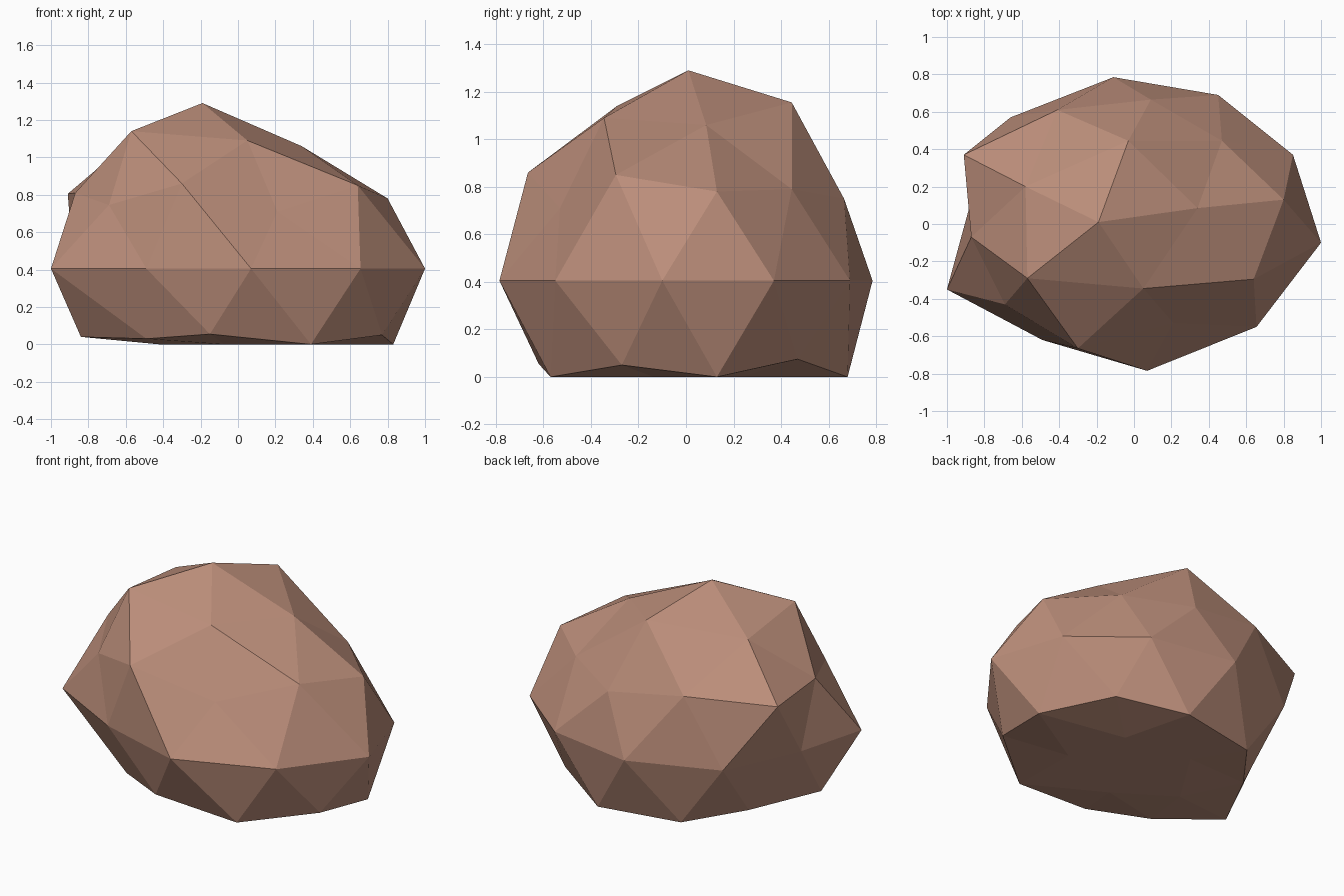
import bpy
import bmesh

# Remove the default object
default = bpy.data.objects.get("Cube")
if default:
    bpy.data.objects.remove(default, do_unlink=True)

# Clay-brown stone material
stone = bpy.data.materials.new("warm_brown_stone")
stone.use_nodes = True
colour = (0.5, 0.27, 0.195, 1)
stone.diffuse_color = colour
shader = next(n for n in stone.node_tree.nodes if n.type == "BSDF_PRINCIPLED")
shader.inputs["Base Color"].default_value = colour
shader.inputs["Roughness"].default_value = 0.9

bm = bmesh.new()


def ring(points):
    """Add a closed ring of vertices given in hundredths of a unit."""
    return [bm.verts.new([value / 100 for value in point]) for point in points]


def face(*corners):
    bm.faces.new(corners)


def band(upper, lower):
    """Join two rings of equal size, each upper vertex above a lower edge."""
    count = len(upper)
    for i in range(count):
        following = (i + 1) % count
        face(upper[i], lower[i], lower[following])
        face(upper[i], lower[following], upper[following])


def cap(pole, inner, outer, shift):
    """Close a ring with a smaller ring, half as many vertices, and a pole."""
    inner_count, outer_count = len(inner), len(outer)
    for i in range(inner_count):
        following = inner[(i + 1) % inner_count]
        before, under, after = [
            outer[(i * 2 + shift + step) % outer_count] for step in (-1, 0, 1)
        ]
        face(pole, inner[i], following)
        face(inner[i], before, under)
        face(inner[i], under, after)
        face(inner[i], after, following)


# Chipped crown of the rock
peak = ring([(-19, 1, 129)])[0]
crown = ring([(-57, -29, 114), (5, -34.5, 109), (34, 8.5, 106),
              (-3, 44.5, 115.5), (-58, 20, 108.5)])

# Sloping shoulders
shoulder = ring([(-69, -43, 74.5), (-30, -66.5, 86), (21, -53, 71),
                 (64, -29.5, 85), (80, 13, 78), (47, 44.5, 79),
                 (9, 66.5, 75), (-41, 61, 83), (-91, 37, 80.5),
                 (-87, -7, 81)])

# Widest level, all at one height
waist_outline = [(-100, -35), (-49, -62), (7, -78.5), (65.5, -55), (100, -10),
                 (85, 37), (45, 69), (-11, 78.5), (-66, 57), (-88, 9)]
waist = ring([(x, y, 40.5) for x, y in waist_outline])

# Undercut rim near the ground
rim = ring([(-49, -43, 3), (-15, -62, 5.5), (39, -57, 0), (77, -27, 5),
            (83, 13, 0), (53, 47, 7.5), (15, 68, 0), (-37, 58, 0),
            (-62, 25, 2), (-84, -17, 4)])

# Flat resting underside, drawn in from every other rim vertex
base = [bm.verts.new((v.co.x * 0.5, v.co.y * 0.5, 0)) for v in rim[1::2]]
base_centre = bm.verts.new((0, 0, 0))

# Join the levels into one closed faceted shell
cap(peak, crown, shoulder, 0)
band(shoulder, waist)
band(rim, waist)
cap(base_centre, base, rim, 1)
bmesh.ops.recalc_face_normals(bm, faces=bm.faces)

mesh = bpy.data.meshes.new("rock")
bm.to_mesh(mesh)
bm.free()
mesh.materials.append(stone)
rock = bpy.data.objects.new("rock", mesh)
bpy.context.collection.objects.link(rock)
